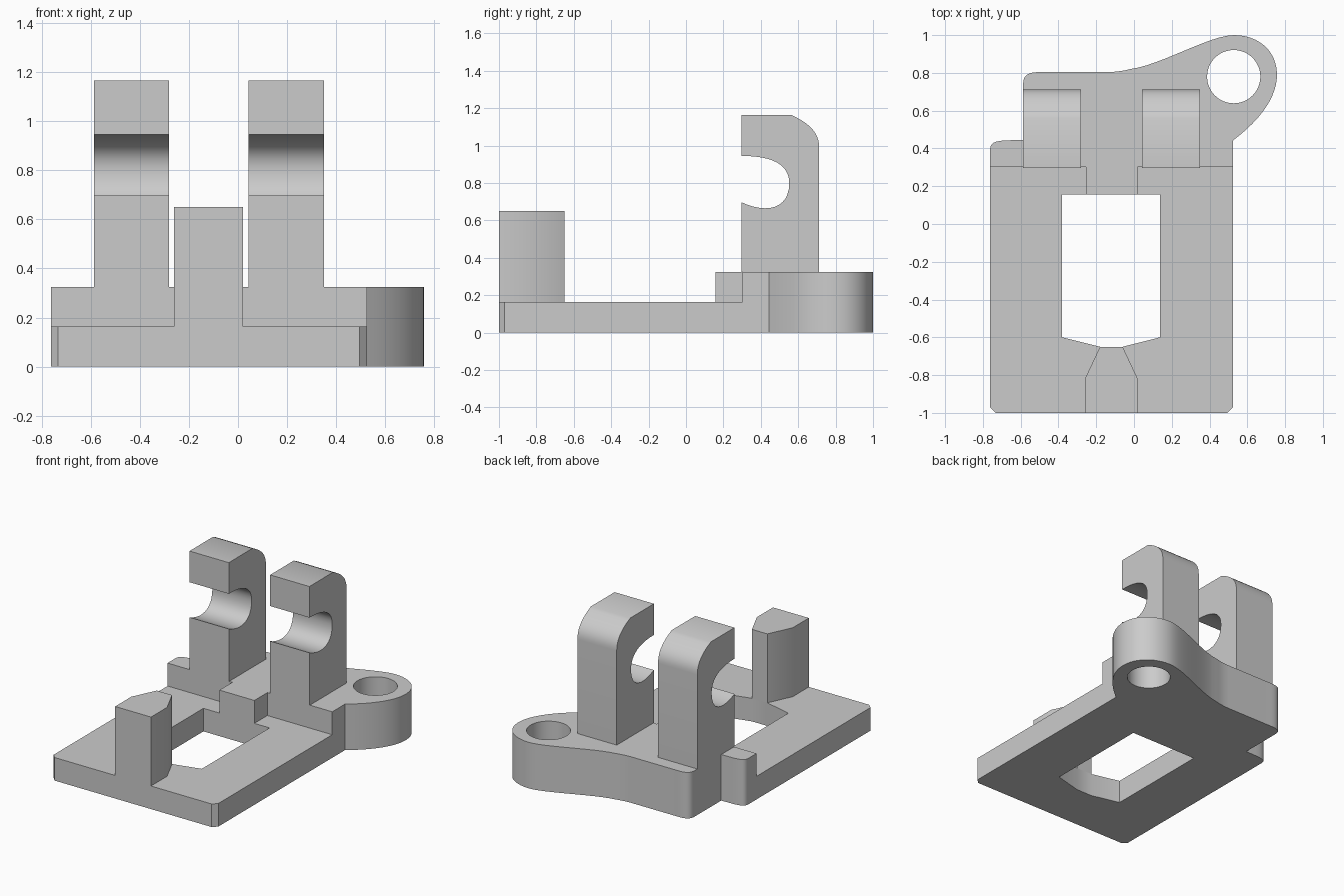
import bpy, bmesh, math
from mathutils import Vector

cube = bpy.data.objects.get("Cube")
if cube:
    bpy.data.objects.remove(cube, do_unlink=True)

grey = bpy.data.materials.new("plain_grey")
grey.use_nodes = True
grey.diffuse_color = (0.6, 0.6, 0.6, 1)
grey.node_tree.nodes["Principled BSDF"].inputs["Base Color"].default_value = (0.6, 0.6, 0.6, 1)


def bezier(a, b, c, d, steps=12):
    """Points of a cubic curve, without its last point."""
    a, b, c, d = map(Vector, (a, b, c, d))
    return [tuple(a * (1 - t) ** 3 + b * 3 * t * (1 - t) ** 2 + c * 3 * t * t * (1 - t) + d * t ** 3)
            for t in (i / steps for i in range(steps))]


def prism(name, loops, low, high, axis="z"):
    """Extrude an outline with optional holes along z (xy outline) or x (yz outline)."""
    def place(u, v, w):
        return (u, v, w) if axis == "z" else (w, u, v)
    bm = bmesh.new()
    edges = []
    for loop in loops:
        verts = [bm.verts.new(place(u, v, low)) for u, v in loop]
        edges += [bm.edges.new((verts[i - 1], verts[i])) for i in range(len(verts))]
    bmesh.ops.triangle_fill(bm, edges=edges, use_beauty=True)
    result = bmesh.ops.extrude_face_region(bm, geom=bm.faces[:])
    moved = [g for g in result["geom"] if isinstance(g, bmesh.types.BMVert)]
    bmesh.ops.translate(bm, verts=moved, vec=place(0, 0, high - low))
    bmesh.ops.recalc_face_normals(bm, faces=bm.faces[:])
    mesh = bpy.data.meshes.new(name)
    bm.to_mesh(mesh)
    bm.free()
    mesh.materials.append(grey)
    obj = bpy.data.objects.new(name, mesh)
    bpy.context.collection.objects.link(obj)
    bpy.ops.object.select_all(action="DESELECT")
    obj.select_set(True)
    bpy.context.view_layer.objects.active = obj
    bpy.ops.object.shade_smooth_by_angle(angle=math.radians(28))
    return obj


LEFT, RIGHT, STEP = -0.762, 0.525, 0.302
THIN, THICK = 0.163, 0.325

# Thin base plate with chamfered front corners and a window
plate = [(LEFT, STEP), (LEFT, -0.97), (LEFT + 0.03, -1), (RIGHT - 0.03, -1),
         (RIGHT, -0.97), (RIGHT, STEP)]
window = [(-0.38, 0.157), (-0.38, -0.6), (-0.18, -0.65), (-0.06, -0.65),
          (0.137, -0.6), (0.137, 0.157)]
prism("base_plate", [plate, window], 0, THIN)

# Thick rear block with the rounded ear and its hole
rear = [(LEFT, STEP), (RIGHT, STEP)]
rear += bezier((RIGHT, 0.443), (0.68, 0.56), (0.757, 0.68), (0.757, 0.79))
rear += bezier((0.757, 0.79), (0.757, 0.92), (0.655, 1), (0.53, 1))
rear += bezier((0.53, 1), (0.4, 1), (0.14, 0.84), (-0.02, 0.82))
rear += bezier((-0.02, 0.82), (-0.07, 0.807), (-0.11, 0.804), (-0.16, 0.804), 6)
rear += bezier((-0.5, 0.804), (-0.56, 0.804), (-0.587, 0.79), (-0.587, 0.74), 8)
rear += [(-0.587, 0.74), (-0.587, 0.445)]
rear += bezier((-0.67, 0.443), (-0.74, 0.44), (LEFT, 0.43), (LEFT, 0.39), 8)
rear += [(LEFT, 0.39)]
hole = [(0.528 + 0.141 * math.cos(k * math.tau / 48), 0.78 + 0.141 * math.sin(k * math.tau / 48))
        for k in range(48)]
prism("rear_block", [rear, hole], 0, THICK)

# Tab reaching from the rear block to the window edge
prism("window_tab", [[(-0.255, 0.157), (0.018, 0.157), (0.018, STEP), (-0.255, STEP)]], THIN, THICK)

# Front post with a tapered back
post = [(-0.26, -1), (0.02, -1), (0.02, -0.82), (-0.06, -0.65), (-0.18, -0.65), (-0.26, -0.82)]
prism("front_post", [post], THIN, 0.65)

# Two hook brackets, open to the front
hook = [(0.297, THICK), (0.712, THICK)]
hook += bezier((0.712, 0.99), (0.712, 1.07), (0.66, 1.12), (0.56, 1.165))
hook += [(0.56, 1.165), (0.297, 1.165)]
hook += bezier((0.297, 0.945), (0.46, 0.945), (0.552, 0.9), (0.552, 0.8))
hook += bezier((0.552, 0.8), (0.552, 0.66), (0.43, 0.635), (0.297, 0.697))
hook += [(0.297, 0.697)]
for side, x in (("right", -0.587), ("left", 0.043)):
    prism(side + "_hook_bracket", [hook], x, x + 0.307, axis="x")
